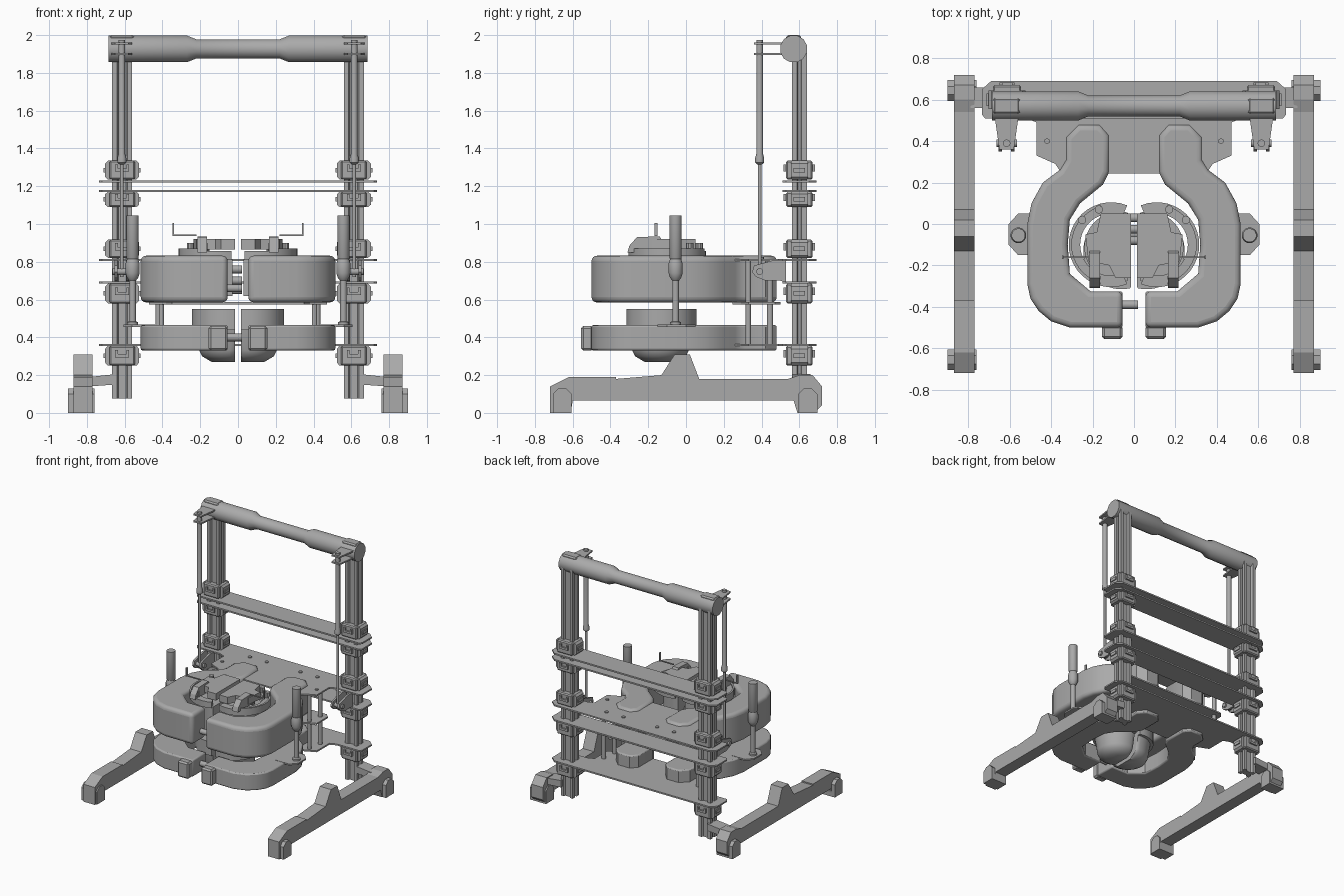
import bpy, bmesh
from math import sin, cos, pi, radians
from mathutils import Vector

if "Cube" in bpy.data.objects:
    bpy.data.objects.remove(bpy.data.objects["Cube"])

GREY = (0.4, 0.4, 0.4, 1)
mat = bpy.data.materials.new("mid grey")
mat.use_nodes = True
mat.diffuse_color = GREY
mat.node_tree.nodes["Principled BSDF"].inputs["Base Color"].default_value = GREY


def loft(name, rings, mirror=True, bevel=0, segments=2, smooth=True):
    """Skin a stack of equal-length 3D rings, cap the ends, mirror across x."""
    bm = bmesh.new()
    loops = [[bm.verts.new(p) for p in ring] for ring in rings]
    n = len(loops[0])
    for a, b in zip(loops, loops[1:]):
        for i in range(n):
            j = (i + 1) % n
            bm.faces.new((a[i], a[j], b[j], b[i]))
    bm.faces.new(loops[0])
    bm.faces.new(loops[-1])
    bmesh.ops.recalc_face_normals(bm, faces=bm.faces)
    mesh = bpy.data.meshes.new(name)
    bm.to_mesh(mesh)
    bm.free()
    mesh.materials.append(mat)
    ob = bpy.data.objects.new(name, mesh)
    bpy.context.collection.objects.link(ob)
    if bevel:
        mod = ob.modifiers.new("bevel", "BEVEL")
        mod.width, mod.segments, mod.angle_limit = bevel, segments, radians(50)
    if mirror:
        ob.modifiers.new("mirror", "MIRROR")
    if smooth:
        bpy.ops.object.select_all(action="DESELECT")
        bpy.context.view_layer.objects.active = ob
        ob.select_set(True)
        bpy.ops.object.shade_smooth_by_angle(angle=radians(35))
    return ob


def prism(name, pts, lo, hi, axis="z", **kw):
    """Extrude a flat outline along an axis: z takes (x,y), x takes (y,z), y takes (x,z)."""
    place = {"z": lambda a, b, h: (a, b, h), "x": lambda a, b, h: (h, a, b),
             "y": lambda a, b, h: (a, h, b)}[axis]
    return loft(name, [[place(a, b, h) for a, b in pts] for h in (lo, hi)], **kw)


def box(name, x0, x1, y0, y1, z0, z1, **kw):
    return prism(name, [(x0, y0), (x1, y0), (x1, y1), (x0, y1)], z0, z1, smooth=False, **kw)


def circle(cx, cy, r, n=20, turn=0.5):
    return [(cx + r * cos(2 * pi * (i + turn) / n), cy + r * sin(2 * pi * (i + turn) / n))
            for i in range(n)]


def turned(name, cx, cy, profile, n=16, **kw):
    """Vertical turned part from (radius, height) steps."""
    return loft(name, [[(x, y, z) for x, y in circle(cx, cy, r, n)] for r, z in profile], **kw)


def half_round(cx, cy, r, cut, n=40):
    return [(max(x, cut), y) for x, y in circle(cx, cy, r, n)]


def both(pts):
    """Complete a right-hand outline with its mirror image."""
    return pts + [(-x, y) for x, y in reversed(pts)]


# Base feet
foot = [(-.72, 0), (-.72, .14), (-.62, .19), (-.37, .19), (-.37, .18), (-.13, .2), (-.06, .31),
        (.02, .31), (.07, .18), (.54, .18), (.6, .2), (.67, .2), (.72, .14), (.72, .04),
        (.68, 0), (.59, 0), (.57, .065), (-.6, .065), (-.61, 0)]
prism("base_foot", foot, .77, .87, "x", smooth=False)
for label, y in (("front", -.655), ("rear", .645)):
    prism(label + "_foot_pad", [(y - .05, 0), (y + .05, 0), (y + .05, .1), (y + .02, .13),
                               (y - .02, .13), (y - .05, .1)], .76, .9, "x", smooth=False)
prism("foot_link", [(.65, .15), (.65, .205), (.79, .19), (.79, .14)], .56, .66, "y", smooth=False)

# Grooved uprights and the top bar
PX, PY = .613, .6
quarter = [(.02, -.025), (.028, -.04), (.053, -.04), (.053, -.012), (.04, -.008)]
front = [(-x, y) for x, y in reversed(quarter)] + quarter
section = front + [(x, -y) for x, y in reversed(front[5:])] + [(x, -y) for x, y in reversed(front[:5])]
prism("upright", [(PX + x, PY + y) for x, y in section], .075, 1.93, smooth=False)
bar = [(-.685, .073), (-.27, .073), (-.22, .052), (.22, .052), (.27, .073), (.685, .073)]
loft("top_bar", [[(x, y, z) for y, z in circle(.57, 1.927, r, 12)] for x, r in bar], mirror=False)

# Collars clamped to the uprights
for lo, hi in ((1.235, 1.335), (1.09, 1.17), (.82, .917), (.58, .685), (.25, .355)):
    box("collar", PX - .068, PX + .068, PY - .07, PY + .07, lo, hi, bevel=.008, segments=1)
    mid, h = (lo + hi) / 2, (hi - lo) / 2
    wing = [(PX - .09, mid - h * .7), (PX - .075, mid - h), (PX + .075, mid - h),
            (PX + .09, mid - h * .7), (PX + .09, mid + h * .7), (PX + .075, mid + h),
            (PX - .075, mid + h), (PX - .09, mid + h * .7)]
    prism("collar_wings", wing, PY - .045, PY + .045, "y", smooth=False)
    # Clip frames on the front and back faces
    for y in (PY - .075, PY + .075):
        box("clip_bar", PX - .035, PX + .035, y - .008, y + .008, mid - .008, mid + .008)
        for x in (PX - .03, PX + .03):
            box("clip_post", x - .007, x + .007, y - .008, y + .008, mid - .008, mid + .03)
    for x in (PX - .093, PX + .093):
        box("side_clip", x - .005, x + .005, PY - .03, PY + .03, mid - .012, mid + .012)

# Cross shelves
strip = [(.72, .51), (.735, .53), (.735, .65), (.69, .69)]
deep = [(.11, .245), (.35, .245), (.38, .29), (.47, .33), (.47, .49), (.52, .51)] + strip
for z in (1.225, 1.175, .69):
    prism("narrow_shelf", both(strip), z - .006, z + .006, mirror=False, smooth=False)
for z in (.81, .36):
    prism("deep_shelf", both(deep), z - .006, z + .006, mirror=False, smooth=False)
prism("middle_plate", both([(.35, .245), (.38, .29), (.47, .33), (.47, .47), (.44, .5)]),
      .575, .587, mirror=False, smooth=False)

# Spacer rods between shelves
turned("short_spacer", .405, .33, [(.014, .36), (.014, .81)])
turned("rear_spacer", .42, .445, [(.017, .36), (.017, .81)])
for x, y in ((.3, .58), (.42, .4), (.15, .58)):
    turned("shelf_bolt", x, y, [(.014, .81), (.014, .825)], n=6)

# Curved arms
arm = [(.165, .48), (.27, .48), (.33, .42), (.33, .31), (.36, .26), (.44, .2), (.495, .1),
       (.515, 0), (.515, -.29), (.5, -.36), (.46, -.42), (.4, -.47), (.31, -.5), (.055, -.5),
       (.055, -.325), (.21, -.325), (.31, -.24), (.32, -.1), (.31, .02), (.26, .1), (.15, .19),
       (.12, .25), (.12, .43)]
prism("upper_arm", arm, .585, .832, bevel=.028, segments=4)
prism("lower_arm", arm, .33, .465, bevel=.01)
prism("arm_nose", [(.055, -.49), (.055, -.555), (.155, -.555), (.155, -.49)], .33, .46,
      bevel=.012, segments=1, smooth=False)

# Lower core halves
prism("lower_core", half_round(.06, -.13, .185, .015), .44, .55)
bowl = [(.17, .46), (.15, .33), (.135, .30), (.085, .27)]
loft("lower_bowl", [[(x, y, z) for x, y in half_round(.055, -.135, r, .015)] for r, z in bowl])

# Upper core halves
prism("upper_core", half_round(.07, -.11, .17, .03), .62, .815)
ring = [(.11 + r * cos(a), -.1 + r * sin(a)) for r, steps in ((.205, range(25)), (.15, range(24, -1, -1)))
        for a in [radians(-112 + s * 224 / 24) for s in steps]]
prism("core_ring", ring, .81, .858)
rim = [(.11 + (p[0] - .11) * 1, p[1]) for p in ring[4:21]]
rim += [(.11 + (x - .11) * .93, -.1 + (y + .1) * .93) for x, y in reversed(rim)]
prism("core_rim", rim, .85, .87)
prism("core_cap", [(.015, -.26), (.09, -.26), (.12, -.2), (.22, -.18), (.235, -.05), (.18, -.04),
                  (.16, .05), (.015, .05)], .865, .92, smooth=False)
prism("core_wedge", [(-.31, .85), (-.3, .885), (-.26, .93), (-.14, .935), (-.1, .87), (-.1, .85)],
      .165, .215, "x", smooth=False)
for x, y in ((.19, -.09), (.18, -.26), (.25, .02), (.17, .07)):
    turned("core_stud", x, y, [(.02, .83), (.02, .9)], n=10)
box("hook_bar", .22, .348, -.164, -.156, .936, .944)
box("hook_tip", .34, .348, -.168, -.152, .936, 1.005)

# Pegs bridging the gap
for y, z in ((-.08, .76), (-.025, .7), (.03, .65), (-.39, .66), (-.39, .4), (-.05, .4)):
    prism("gap_peg", circle(y, z, .021, 14), -.058, .02, "x", mirror=False)

# Side ears with locking pins
ear = [(.44, -.15), (.56, -.15), (.605, -.1), (.605, 0), (.56, .05), (.44, .05)]
prism("side_ear", ear, .455, .467, smooth=False)
pin = [(.03, .467), (.03, .48), (.018, .485), (.018, .7), (.03, .715), (.038, .74), (.038, .79),
       (.03, .815), (.033, .82), (.033, 1.045)]
turned("locking_pin", .558, -.055, pin)

# Gas struts with their brackets
SX, SY = .615, .39
turned("strut_rod", SX, SY, [(.01, .72), (.01, 1.34)], n=12)
turned("strut_tube", SX, SY, [(.012, 1.315), (.024, 1.325), (.024, 1.35), (.018, 1.37), (.018, 1.975)], n=14)
tab = [(SX - .055, .55), (SX - .055, .5), (SX - .035, .36), (SX + .035, .36), (SX + .055, .5), (SX + .055, .55)]
for z in (1.955, 1.9):
    prism("strut_top_tab", tab, z - .006, z + .006, smooth=False)
box("bar_saddle", .55, .68, .53, .61, 1.97, 2.0, bevel=.01, segments=1)
lug = [(.53, .81), (.47, .81), (.36, .78), (.35, .745), (.37, .72), (.42, .70), (.5, .70), (.53, .69)]
for x in (SX - .03, SX + .03):
    prism("strut_lower_lug", lug, x - .008, x + .008, "x", smooth=False)
prism("strut_pivot", circle(SY, .748, .018, 12), SX - .05, SX + .05, "x")
